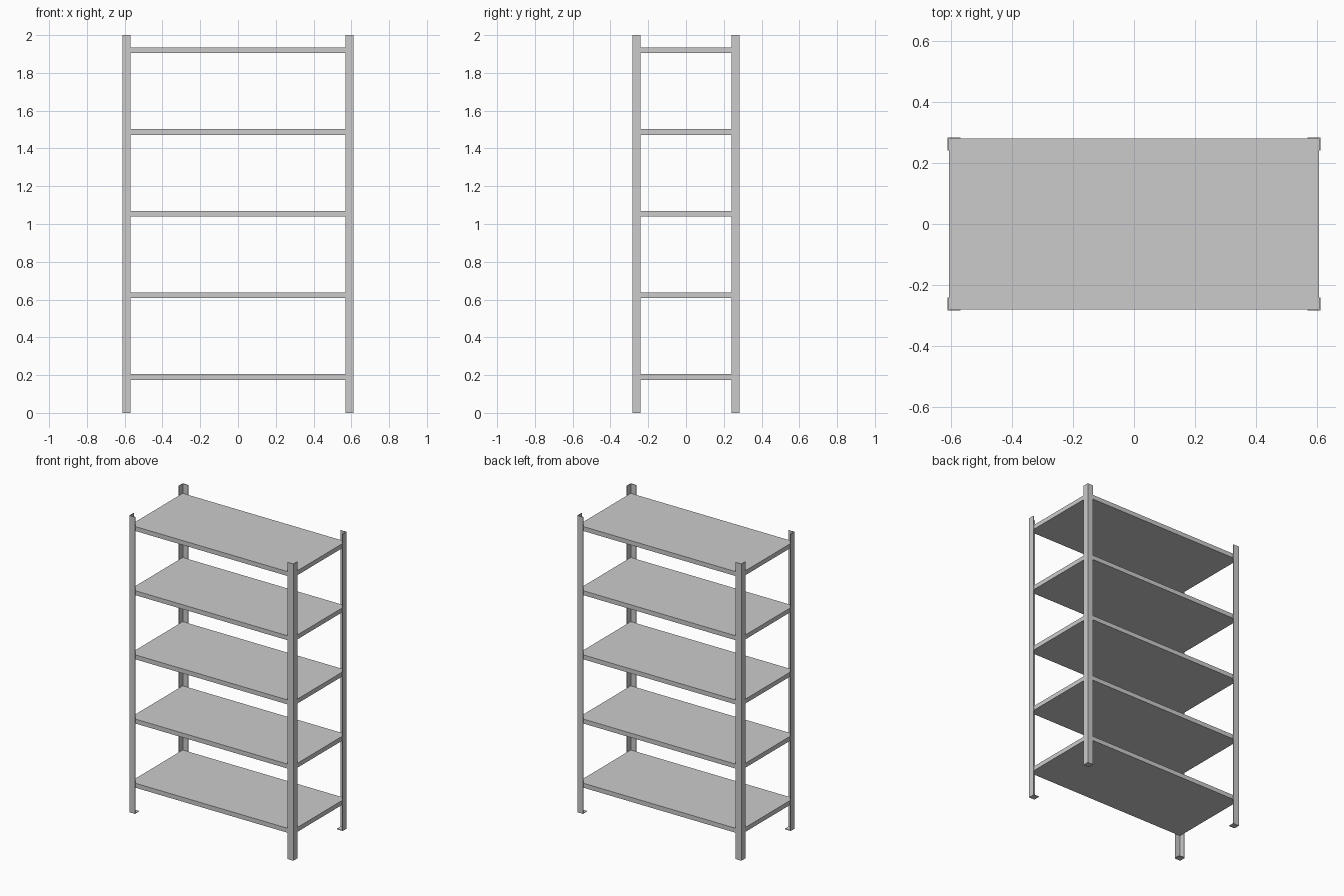
import bpy, bmesh

if "Cube" in bpy.data.objects:
    bpy.data.objects.remove(bpy.data.objects["Cube"])

X, Y, H = 0.612, 0.284, 2.0   # outer half width, half depth, height
W, T = 0.043, 0.004           # angle leg width and sheet thickness


def prism(name, outline, z0, z1):
    bm = bmesh.new()
    face = bm.faces.new([bm.verts.new((x, y, z0)) for x, y in outline])
    up = bmesh.ops.extrude_face_region(bm, geom=[face])["geom"]
    verts = [v for v in up if isinstance(v, bmesh.types.BMVert)]
    bmesh.ops.translate(bm, verts=verts, vec=(0, 0, z1 - z0))
    bmesh.ops.recalc_face_normals(bm, faces=bm.faces)
    mesh = bpy.data.meshes.new(name)
    bm.to_mesh(mesh)
    bm.free()
    obj = bpy.data.objects.new(name, mesh)
    bpy.context.collection.objects.link(obj)
    return obj


def rect(x0, x1, y0, y1):
    return [(x0, y0), (x1, y0), (x1, y1), (x0, y1)]


# L-section corner posts with thin foot plates
angle = [(X, Y), (X - W, Y), (X - W, Y - T), (X - T, Y - T), (X - T, Y - W), (X, Y - W)]
foot = rect(X - W, X - T, Y - W, Y - T)
for side, sx in (("left", -1), ("right", 1)):
    for end, sy in (("front", -1), ("back", 1)):
        prism(f"{end}_{side}_post", [(x * sx, y * sy) for x, y in angle], 0, H)
        prism(f"{end}_{side}_foot", [(x * sx, y * sy) for x, y in foot], 0, 0.004)

# Five evenly spaced shelves fitted inside the posts
for i in range(5):
    top = 0.205 + 0.4325 * i
    prism(f"shelf_{i + 1}", rect(-X + T, X - T, -Y + T, Y - T), top - 0.03, top)
